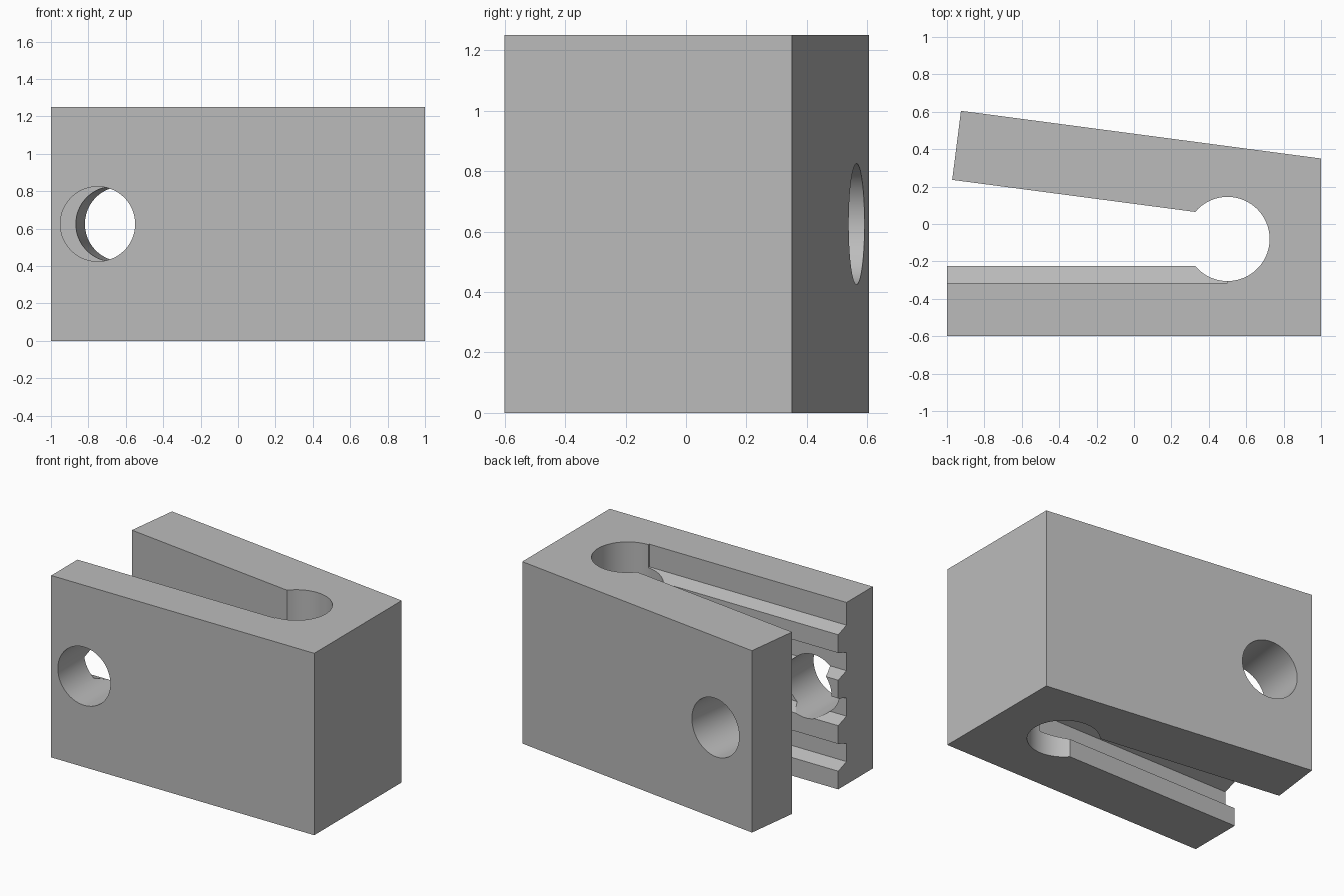
import bpy, bmesh, math
from mathutils import Vector, Matrix

if "Cube" in bpy.data.objects:
    bpy.data.objects.remove(bpy.data.objects["Cube"])

HEIGHT = 1.25
HOLE_R = 0.2
PITCH = HEIGHT / 4

grey = bpy.data.materials.new("plain grey")
grey.use_nodes = True
grey.diffuse_color = (0.5, 0.5, 0.5, 1)
grey.node_tree.nodes["Principled BSDF"].inputs["Base Color"].default_value = (0.5, 0.5, 0.5, 1)


def prism(name, corners, sweep):
    """Closed solid made by sweeping a flat outline along a vector."""
    bm = bmesh.new()
    face = bm.faces.new([bm.verts.new(c) for c in corners])
    moved = bmesh.ops.extrude_face_region(bm, geom=[face])["geom"]
    bmesh.ops.translate(bm, vec=sweep, verts=[v for v in moved if isinstance(v, bmesh.types.BMVert)])
    bmesh.ops.recalc_face_normals(bm, faces=bm.faces)
    mesh = bpy.data.meshes.new(name)
    bm.to_mesh(mesh)
    bm.free()
    mesh.materials.append(grey)
    obj = bpy.data.objects.new(name, mesh)
    bpy.context.collection.objects.link(obj)
    return obj


def cylinder(name, centre, axis, radius, length):
    """Round cutter starting at centre and running along axis."""
    axis = Vector(axis).normalized()
    turn = axis.to_track_quat("Z", "Y")
    ring = [Vector(centre) + turn @ Vector((radius * math.cos(a), radius * math.sin(a), 0))
            for a in (math.tau * i / 96 for i in range(96))]
    return prism(name, ring, axis * length)


def cut(body, cutter):
    mod = body.modifiers.new(cutter.name, "BOOLEAN")
    mod.operation = "DIFFERENCE"
    mod.solver = "EXACT"
    mod.object = cutter
    bpy.context.view_layer.objects.active = body
    bpy.ops.object.modifier_apply(modifier=mod.name)
    bpy.data.objects.remove(cutter)


# Body with a straight front jaw and a tilted rear jaw
outline = [(-1, -0.6), (1, -0.6), (1, 0.35), (-0.925, 0.605), (-0.972, 0.236),
           (0.4, 0.055), (0.4, -0.225), (-1, -0.225)]
clamp = prism("clamp_body", [(x, y, 0) for x, y in outline], (0, 0, HEIGHT))

# Round relief at the root of the slot
cut(clamp, cylinder("relief_cutter", (0.5, -0.08, -0.1), (0, 0, 1), 0.225, HEIGHT + 0.2))

# Gripping grooves along the inside of the front jaw
for i in range(4):
    z = HEIGHT - PITCH * (i + 0.3)
    low = z - 0.0625
    high = z + 0.0625
    flare = 0.052
    if i == 0:
        high = HEIGHT + 0.1
    profile = [(-0.315, low), (-0.315, high), (-0.165, high + flare), (-0.165, low - flare)]
    cut(clamp, prism("groove_cutter", [(-1.1, y, h) for y, h in profile], (1.6, 0, 0)))

# Bolt holes, each square to its own jaw
cut(clamp, cylinder("front_hole_cutter", (-0.75, -0.7, HEIGHT / 2), (0, 1, 0), HOLE_R, 0.58))
normal = Vector((0.255, 1.925, 0)).normalized()
start = Vector((-0.62, 0.565, HEIGHT / 2)) + normal * 0.1
cut(clamp, cylinder("rear_hole_cutter", start, -normal, HOLE_R, 0.56))

# Smooth round walls, crisp edges
bpy.ops.object.select_all(action="DESELECT")
clamp.select_set(True)
bpy.context.view_layer.objects.active = clamp
bpy.ops.object.shade_smooth_by_angle(angle=math.radians(20))
